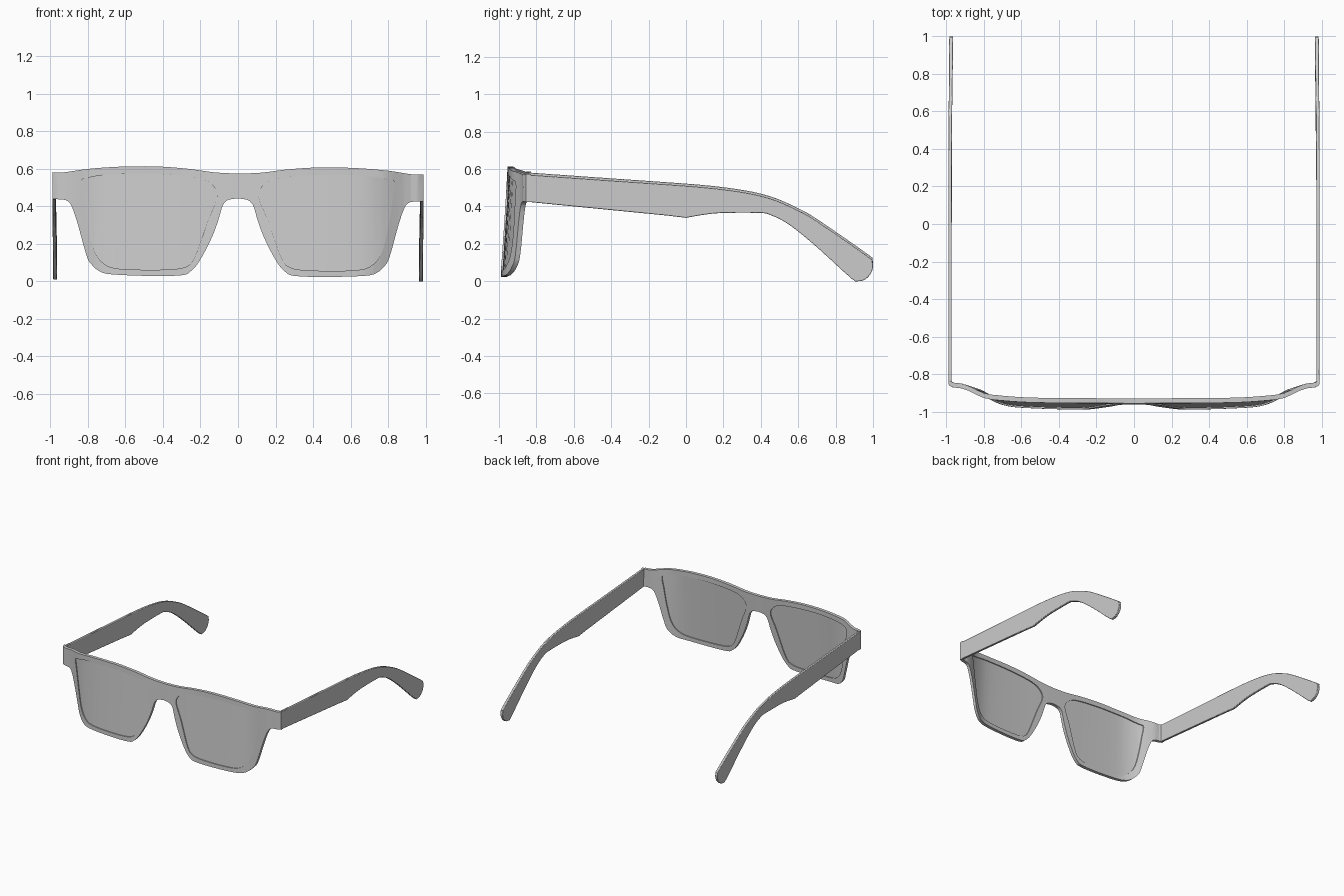
import bpy, bmesh, math
from mathutils import Vector

cube = bpy.data.objects.get("Cube")
if cube:
    bpy.data.objects.remove(cube, do_unlink=True)


def material(name, value):
    m = bpy.data.materials.new(name)
    m.use_nodes = True
    colour = (value, value, value, 1)
    m.diffuse_color = colour
    m.node_tree.nodes["Principled BSDF"].inputs["Base Color"].default_value = colour
    return m


GREY = material("plain grey", 0.6)


def smooth(points, steps=3, closed=True):
    """Catmull-Rom curve through the points."""
    n, out = len(points), []
    for i in range(n if closed else n - 1):
        ids = [i - 1, i, i + 1, i + 2]
        ids = [k % n if closed else min(max(k, 0), n - 1) for k in ids]
        a, b, c, d = (Vector(points[k]) for k in ids)
        for s in range(steps):
            t = s / steps
            out.append(0.5 * (2 * b + (c - a) * t + (2 * a - 5 * b + 4 * c - d) * t * t
                              + (3 * b - a - 3 * c + d) * t ** 3))
    if not closed:
        out.append(Vector(points[-1]))
    return out


def lookup(table, x):
    for (x0, y0), (x1, y1) in zip(table, table[1:]):
        if x <= x1:
            return y0 + (y1 - y0) * (x - x0) / (x1 - x0)
    return table[-1][1]


# Wrap of the front seen from above, at the brow and at the lower rim
BROW = smooth([(0, -.956), (.5, -.953), (.7, -.942), (.8, -.928), (.87, -.895),
               (.92, -.877), (.97, -.87), (.995, -.85)], 4, False)
LOWER = smooth([(0, -.982), (.3, -.99), (.6, -.98), (.7, -.965), (.77, -.935),
                (.83, -.9), (.9, -.88), (.97, -.87), (.995, -.85)], 4, False)


def wrap(x, z):
    t = min(max((z - .05) / .53, 0), 1)
    return lookup(LOWER, abs(x)) * (1 - t) + lookup(BROW, abs(x)) * t


def finish(name, bm, bevel=0.0):
    for v in bm.verts:
        v.co.z -= .006 * v.co.x          # slight lean of the whole pair
    bmesh.ops.recalc_face_normals(bm, faces=bm.faces)
    mesh = bpy.data.meshes.new(name)
    bm.to_mesh(mesh)
    bm.free()
    mesh.materials.append(GREY)
    ob = bpy.data.objects.new(name, mesh)
    bpy.context.collection.objects.link(ob)
    if bevel:
        mod = ob.modifiers.new("soft edges", "BEVEL")
        mod.width, mod.segments = bevel, 2
        mod.limit_method, mod.angle_limit = "ANGLE", math.radians(50)
    bpy.ops.object.select_all(action="DESELECT")
    ob.select_set(True)
    bpy.context.view_layer.objects.active = ob
    bpy.ops.object.shade_smooth_by_angle(angle=math.radians(35))
    return ob


def wrapped_panel(name, loops, offset, thickness):
    """Fill loops drawn from the front, slice into columns, bend and thicken."""
    bm = bmesh.new()
    for loop in loops:
        vs = [bm.verts.new((p[0], 0, p[1])) for p in loop]
        for a, b in zip(vs, vs[1:] + vs[:1]):
            bm.edges.new((a, b))
    bmesh.ops.triangle_fill(bm, edges=bm.edges[:], use_beauty=True, normal=(0, -1, 0))
    bmesh.ops.dissolve_limit(bm, angle_limit=.01, verts=[], edges=bm.edges[:])
    for i in range(-24, 25):
        bmesh.ops.bisect_plane(bm, geom=bm.verts[:] + bm.edges[:] + bm.faces[:],
                               plane_co=(i * .04, 0, 0), plane_no=(1, 0, 0))
    ext = bmesh.ops.extrude_face_region(bm, geom=bm.faces[:])
    back = {g for g in ext["geom"] if isinstance(g, bmesh.types.BMVert)}
    for v in bm.verts:
        v.co.y = wrap(v.co.x, v.co.z) + offset + (thickness if v in back else 0)
    return finish(name, bm)


def flip(points):
    return [(-p[0], p[1]) for p in reversed(points)]


# Front frame: one half outline, mirrored, with two lens openings
half = smooth([(0, .575), (.12, .58), (.25, .597), (.38, .608), (.5, .611), (.65, .607),
               (.8, .595), (.9, .58), (.94, .575), (.985, .575), (.99, .568), (.99, .44),
               (.985, .433), (.93, .43), (.895, .41), (.86, .32), (.81, .14), (.785, .09),
               (.74, .05), (.67, .033), (.45, .026), (.3, .031), (.255, .05), (.21, .1),
               (.15, .21), (.11, .31), (.085, .395), (.07, .42), (.05, .435), (0, .443)],
              3, False)
opening = smooth([(.838, .525), (.81, .545), (.68, .567), (.47, .572), (.255, .557),
                  (.165, .533), (.118, .49), (.112, .44), (.15, .35), (.186, .25),
                  (.23, .13), (.275, .077), (.39, .06), (.63, .063), (.72, .094),
                  (.772, .17), (.803, .305), (.825, .44)])
outline = half + flip(half)[1:-1]
wrapped_panel("front_frame", [outline, opening, flip(opening)], 0, .026)

# Lenses, set a little behind the front of the rim
wrapped_panel("left_lens", [opening], .008, .01)
wrapped_panel("right_lens", [flip(opening)], .008, .01)

# Temple arms: side profile with a drooping ear end
top = smooth([(-.853, .576), (-.4, .544), (0, .516), (.18, .499), (.32, .479), (.42, .457),
              (.5, .43), (.6, .384), (.7, .327), (.97, .14), (.995, .112), (1, .08),
              (.985, .042), (.955, .014), (.92, .006), (.885, .02), (.72, .17), (.6, .272),
              (.52, .328), (.45, .36), (.4, .371), (.2, .371), (.1, .362), (.0, .345)],
             3, False)
profile = top + [Vector((-.1, .357)), Vector((-.853, .431))]

for name, side in (("left_arm", 1), ("right_arm", -1)):
    bm = bmesh.new()
    face = bm.faces.new([bm.verts.new((side * .99, p[0], p[1])) for p in profile])
    ext = bmesh.ops.extrude_face_region(bm, geom=[face])
    for g in ext["geom"]:
        if isinstance(g, bmesh.types.BMVert):
            g.co.x -= side * (.018 + .006 * max(g.co.y - .5, 0))
    for v in bm.verts:                   # ear ends turn in slightly
        v.co.x -= side * .008 * max(v.co.y - .4, 0)
    finish(name, bm, .004)
